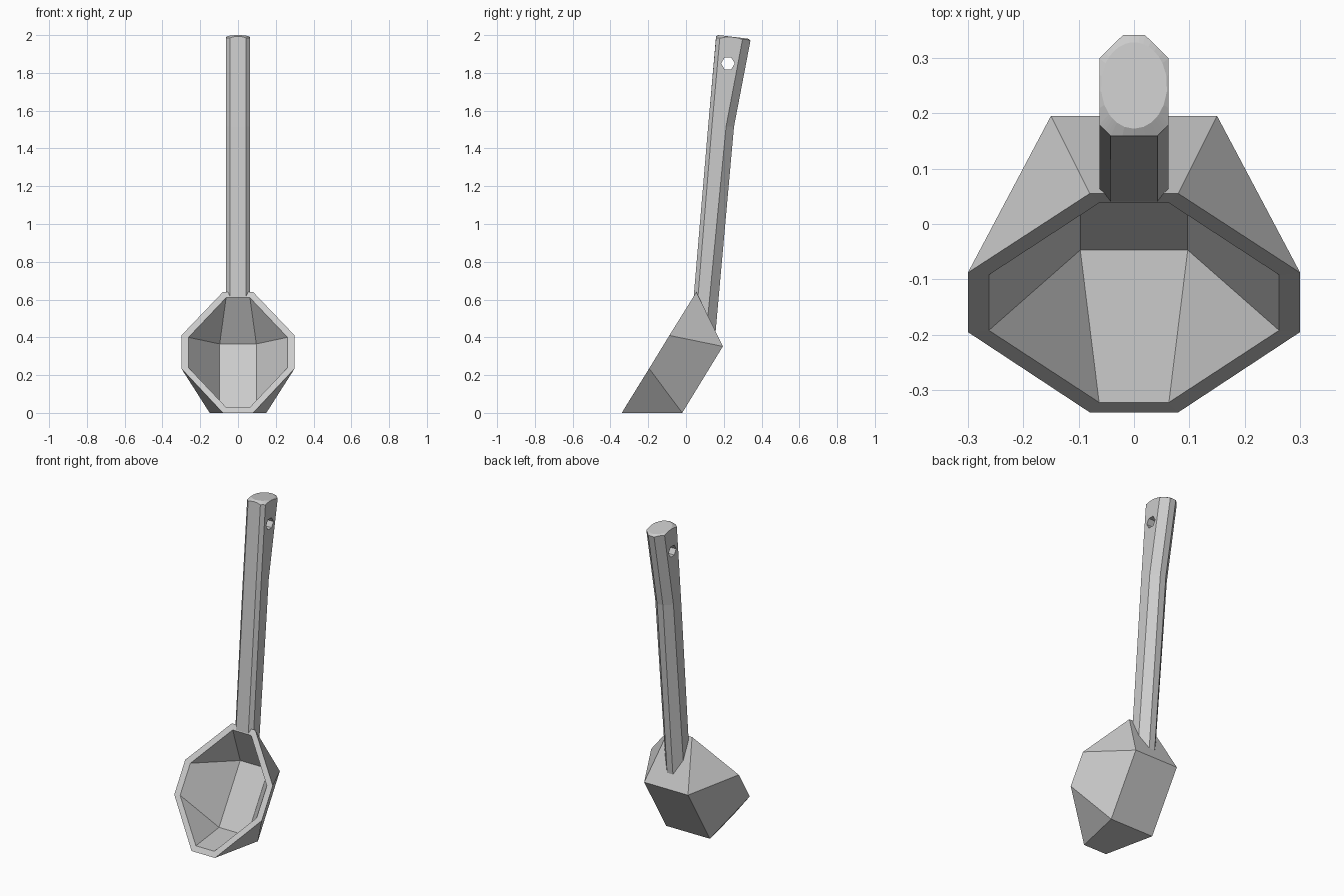
import bpy
import bmesh
from math import pi, hypot
from mathutils import Vector

if "Cube" in bpy.data.objects:
    bpy.data.objects.remove(bpy.data.objects["Cube"])

grey = bpy.data.materials.new("light_grey_metal")
grey.use_nodes = True
colour = (0.6, 0.6, 0.6, 1)
grey.diffuse_color = colour
grey.node_tree.nodes["Principled BSDF"].inputs["Base Color"].default_value = colour


def finish(bm, name):
    bmesh.ops.recalc_face_normals(bm, faces=bm.faces)
    mesh = bpy.data.meshes.new(name)
    bm.to_mesh(mesh)
    bm.free()
    mesh.materials.append(grey)
    obj = bpy.data.objects.new(name, mesh)
    bpy.context.collection.objects.link(obj)
    return obj


def ring(bm, half):
    """Closed ring from its +x half, mirrored to -x."""
    points = half + [(-x, y, z) for x, y, z in reversed(half)]
    return [bm.verts.new(p) for p in points]


def bridge(bm, a, b):
    n = len(a)
    for i in range(n):
        j = (i + 1) % n
        bm.faces.new((a[i], a[j], b[j], b[i]))


# Bowl: eight-sided rim narrowing to a four-sided floor, outside and inside
def shell(bm, rim, base):
    for k in range(4):
        n = (k + 1) % 4
        bm.faces.new((rim[2 * k], rim[2 * k + 1], base[k]))
        bm.faces.new((rim[2 * k + 1], rim[(2 * k + 2) % 8], base[n], base[k]))
    bm.faces.new(base)


bm = bmesh.new()
outer = ring(bm, [(0.08, -0.34, 0), (0.3, -0.195, 0.235),
                  (0.3, -0.088, 0.41), (0.08, 0.055, 0.64)])
inner = ring(bm, [(0.063, -0.322, 0.03), (0.262, -0.192, 0.24),
                  (0.262, -0.092, 0.4), (0.063, 0.038, 0.61)])
shell(bm, outer, ring(bm, [(0.15, -0.02, 0), (0.15, 0.195, 0.352)]))
shell(bm, inner, ring(bm, [(0.097, -0.047, 0.03), (0.097, 0.16, 0.365)]))
bridge(bm, outer, inner)
finish(bm, "bowl")


# Handle: chamfered bar, bent backwards near the top
def section(front, back, height):
    outline = [(0.042, front), (0.0625, front + 0.02),
               (0.0625, back - 0.042), (0.02, back)]
    return [(x, y, height(y)) for x, y in outline]


def cap_height(y):
    return 2.0 - 0.12 * (y - 0.172)


bm = bmesh.new()
foot = ring(bm, section(0.04, 0.155, lambda y: 0.607 - 1.7 * (y - 0.04)))
bend = ring(bm, section(0.117, 0.254, lambda y: 1.515))
bm.faces.new(foot)
bridge(bm, foot, bend)

# Rounded end: oval cap with a scalloped bevel down to the bar's sides
half = section(0.159, 0.341, cap_height)
corners = [Vector(p) for p in half + [(-x, y, z) for x, y, z in reversed(half)]]
steps, mid_y = 4, 0.25
edge, oval = [], []
for i, corner in enumerate(corners):
    for s in range(steps):
        p = corner.lerp(corners[(i + 1) % 8], s / steps)
        size = hypot(p.x / 0.06, (p.y - mid_y) / 0.078)
        e = Vector((p.x / size, mid_y + (p.y - mid_y) / size, 0))
        e.z = cap_height(e.y)
        gap = hypot(p.x - e.x, p.y - e.y)
        p.z = cap_height(p.y) - 0.6 * gap
        edge.append(bm.verts.new(p))
        oval.append(bm.verts.new(e))
for i in range(8):
    top = [edge[(i * steps + s) % len(edge)] for s in range(steps, -1, -1)]
    bm.faces.new([bend[i], bend[(i + 1) % 8]] + top)
bridge(bm, edge, oval)
bm.faces.new(oval)
handle = finish(bm, "handle")

# Hanging hole: six-sided, straight through the handle
bpy.ops.mesh.primitive_cylinder_add(vertices=6, radius=0.036, depth=0.4,
                                    location=(0, 0.222, 1.85),
                                    rotation=(0, pi / 2, 0))
cutter = bpy.context.object
cutter.name = "hole_cutter"
cutter.hide_render = True
cutter.data.materials.append(grey)
cut = handle.modifiers.new("hanging_hole", 'BOOLEAN')
cut.operation = 'DIFFERENCE'
cut.solver = 'EXACT'
cut.object = cutter
bpy.context.view_layer.objects.active = handle
bpy.ops.object.modifier_apply(modifier=cut.name)
bpy.data.objects.remove(cutter)
